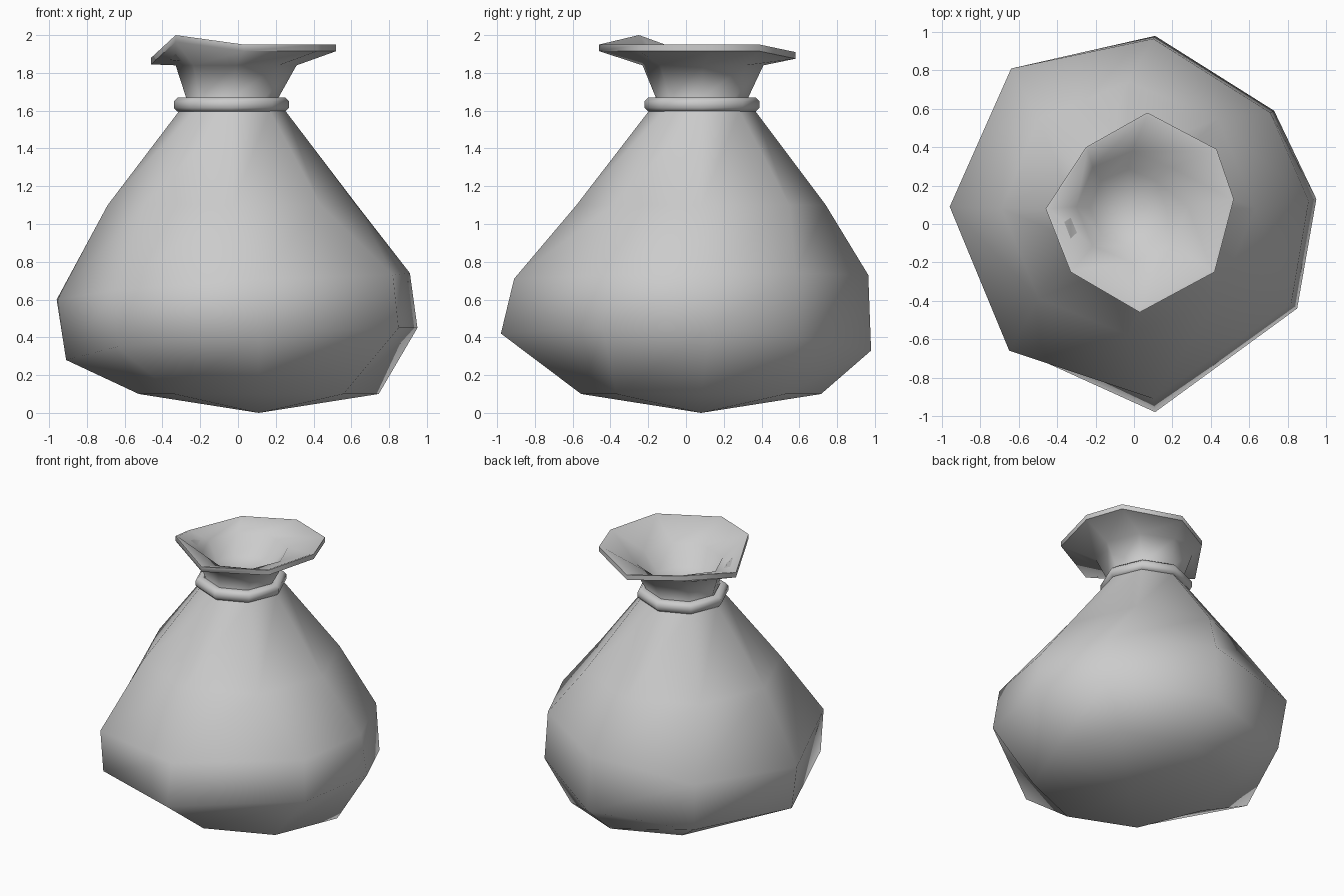
import bpy, bmesh
from math import cos, sin, radians, pi
from mathutils import Vector

default = bpy.data.objects.get("Cube")
if default:
    bpy.data.objects.remove(default, do_unlink=True)

SIDES = 8

grey = bpy.data.materials.new("cloth grey")
grey.use_nodes = True
grey.diffuse_color = (0.6, 0.6, 0.6, 1)
grey.node_tree.nodes["Principled BSDF"].inputs["Base Color"].default_value = (0.6, 0.6, 0.6, 1)


def octagon(cx, cy, r, z):
    return [(cx + r * cos(2 * pi * k / SIDES), cy + r * sin(2 * pi * k / SIDES), z)
            for k in range(SIDES)]


def loft(name, rings, start=None, end=None, closed=False):
    """Skin a stack of rings, optionally ending in a point or looping round."""
    bm = bmesh.new()
    loops = [[bm.verts.new(p) for p in ring] for ring in rings]
    pairs = list(zip(loops, loops[1:]))
    if closed:
        pairs.append((loops[-1], loops[0]))
    for a, b in pairs:
        for i in range(SIDES):
            j = (i + 1) % SIDES
            bm.faces.new((a[i], a[j], b[j], b[i]))
    for tip, loop in ((start, loops[0]), (end, loops[-1])):
        if tip:
            v = bm.verts.new(tip)
            for i in range(SIDES):
                bm.faces.new((v, loop[i], loop[(i + 1) % SIDES]))
    bmesh.ops.recalc_face_normals(bm, faces=bm.faces)
    mesh = bpy.data.meshes.new(name)
    bm.to_mesh(mesh)
    bm.free()
    obj = bpy.data.objects.new(name, mesh)
    bpy.context.collection.objects.link(obj)
    mesh.materials.append(grey)
    bpy.ops.object.select_all(action='DESELECT')
    obj.select_set(True)
    bpy.context.view_layer.objects.active = obj
    bpy.ops.object.shade_smooth_by_angle(angle=radians(60))
    return obj


# Slumped belly, counter-clockwise from +x
belly_low = [(.95, .13, .45), (.73, .59, .40), (.11, .98, .33), (-.60, .77, .30),
             (-.91, .08, .28), (-.64, -.64, .35), (.11, -.98, .42), (.85, -.44, .45)]
belly_high = [(.91, .12, .74), (.71, .58, .74), (.10, .965, .73), (-.64, .81, .66),
              (-.96, .09, .60), (-.65, -.66, .65), (.10, -.91, .71), (.82, -.41, .73)]

# Flared uneven mouth
lip = [(.52, .13, 1.95), (.43, .39, 1.95), (.07, .58, 1.91), (-.25, .40, 1.92),
       (-.46, .08, 1.88), (-.33, -.25, 2.0), (.03, -.46, 1.95), (.42, -.25, 1.95)]
lip_under = [(x, y, z - .035) for x, y, z in lip]
centre = Vector((0, .08, 1.9))
lip_inner = [Vector(p).lerp(centre, .03) for p in lip]

# Cloth sack: base, belly, shoulder, neck, mouth and inside of the mouth
loft("sack",
     [octagon(.11, .08, .635, .10), belly_low, belly_high,
      octagon(-.03, .08, .66, 1.10), octagon(-.03, .085, .28, 1.60),
      octagon(-.03, .085, .245, 1.67), octagon(-.01, .09, .32, 1.84),
      lip_under, lip, lip_inner,
      octagon(-.01, .09, .29, 1.85), octagon(-.03, .085, .20, 1.72)],
     start=(.11, .08, 0), end=(-.03, .085, 1.70))

# Tie band round the neck
band = [(.25, 1.595), (.285, 1.595), (.305, 1.615), (.305, 1.65), (.285, 1.67), (.25, 1.67)]
loft("tie_band", [octagon(-.035, .085, r, z) for r, z in band], closed=True)
